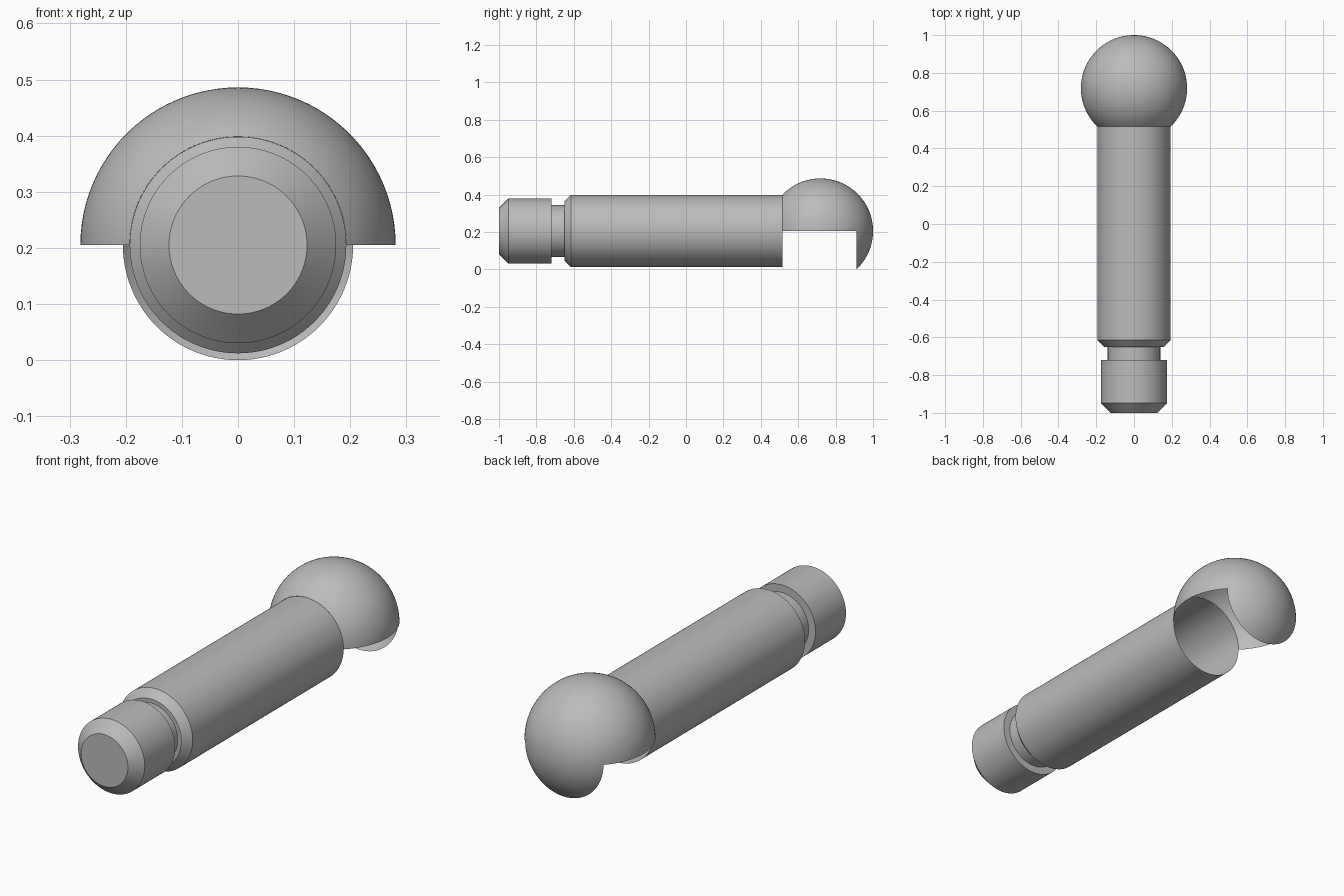
import bpy, bmesh
from math import sin, cos, pi, acos

if "Cube" in bpy.data.objects:
    bpy.data.objects.remove(bpy.data.objects["Cube"], do_unlink=True)

AXIS_Z = 0.205      # height of the long axis
SEGMENTS = 96

grey = bpy.data.materials.new("plain grey")
grey.use_nodes = True
colour = (0.5, 0.5, 0.5, 1)
grey.diffuse_color = colour
grey.node_tree.nodes["Principled BSDF"].inputs["Base Color"].default_value = colour


def lathe(name, profile, keep=lambda y, z: True):
    """Spin (radius, y) points about the long axis, keeping faces whose centre passes."""
    bm = bmesh.new()
    rings = []
    for r, y in profile:
        if r < 1e-5:
            rings.append([bm.verts.new((0, y, AXIS_Z))] * SEGMENTS)
        else:
            angles = [2 * pi * i / SEGMENTS for i in range(SEGMENTS)]
            rings.append([bm.verts.new((r * cos(a), y, AXIS_Z + r * sin(a))) for a in angles])
    for a, b in zip(rings, rings[1:]):
        for i in range(SEGMENTS):
            j = (i + 1) % SEGMENTS
            corners = list(dict.fromkeys((a[i], b[i], b[j], a[j])))
            centre = sum((v.co for v in corners), corners[0].co * 0) / len(corners)
            if keep(centre.y, centre.z):
                bm.faces.new(corners)
    bmesh.ops.delete(bm, geom=[v for v in bm.verts if not v.link_faces], context="VERTS")
    mesh = bpy.data.meshes.new(name)
    bm.to_mesh(mesh)
    bm.free()
    obj = bpy.data.objects.new(name, mesh)
    bpy.context.collection.objects.link(obj)
    mesh.materials.append(grey)
    bpy.ops.object.select_all(action="DESELECT")
    obj.select_set(True)
    bpy.context.view_layer.objects.active = obj
    bpy.ops.object.shade_smooth_by_angle(angle=pi / 6)
    return obj


# Hollow shaft: chamfered tip, groove, chamfered shoulder, open rear end
lathe("shaft", [(0, -1), (0.123, -1), (0.175, -0.948), (0.175, -0.72), (0.139, -0.72),
                (0.139, -0.65), (0.158, -0.65), (0.193, -0.615), (0.193, 0.515)])

# Ball shell: cut open underneath between the shaft and the rear cap
BALL_R, BALL_Y, CAP_Y = 0.281, 0.719, 0.911
start = acos((0.515 - BALL_Y) / BALL_R)
cut = acos((CAP_Y - BALL_Y) / BALL_R)
angles = [start + (cut - start) * i / 32 for i in range(33)]
angles += [cut * (1 - i / 16) for i in range(1, 17)]
lathe("ball_shell", [(BALL_R * sin(t), BALL_Y + BALL_R * cos(t)) for t in angles],
      lambda y, z: z > AXIS_Z or y > CAP_Y)
